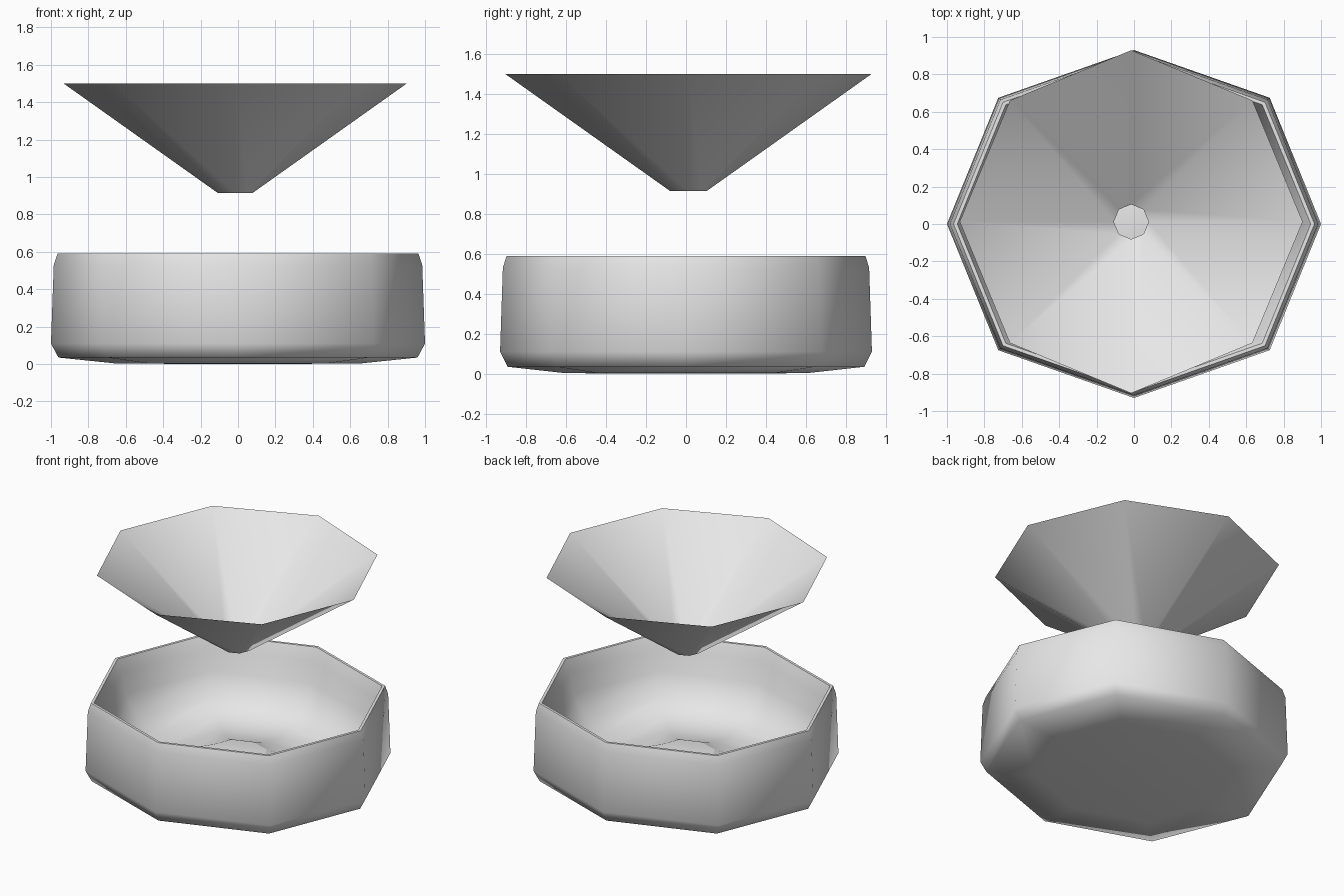
import bpy
import bmesh
import math

SIDES = 8

default = bpy.data.objects.get("Cube")
if default:
    bpy.data.objects.remove(default, do_unlink=True)

# Single grey material
grey = bpy.data.materials.new("plain_grey")
grey.use_nodes = True
colour = (0.8, 0.8, 0.8, 1)
grey.diffuse_color = colour
grey.node_tree.nodes["Principled BSDF"].inputs["Base Color"].default_value = colour


def lathe(name, profile, centre=(0, 0), squash=1.0, diagonal=1.0):
    """Eight-sided shell from (radius, height) points; radius 0 closes to a tip."""
    bm = bmesh.new()
    rings = []
    for radius, z in profile:
        ring = []
        for i in range(SIDES if radius else 1):
            a = math.tau * i / SIDES
            r = radius * (diagonal if i % 2 else 1.0)
            ring.append(bm.verts.new((centre[0] + r * math.cos(a),
                                      centre[1] + r * math.sin(a) * squash, z)))
        rings.append(ring)
    for low, high in zip(rings, rings[1:]):
        for i in range(SIDES):
            j = (i + 1) % SIDES
            if len(low) == 1:
                bm.faces.new((low[0], high[j], high[i]))
            elif len(high) == 1:
                bm.faces.new((low[i], low[j], high[0]))
            else:
                bm.faces.new((low[i], low[j], high[j], high[i]))
    mesh = bpy.data.meshes.new(name)
    bm.to_mesh(mesh)
    bm.free()
    mesh.materials.append(grey)
    obj = bpy.data.objects.new(name, mesh)
    bpy.context.collection.objects.link(obj)
    bpy.ops.object.select_all(action="DESELECT")
    obj.select_set(True)
    bpy.context.view_layer.objects.active = obj
    bpy.ops.object.shade_smooth_by_angle(angle=math.radians(65))
    return obj


# Bowl: underside, outer wall, rim, inner wall, then the raised floor
lathe("bowl", [(0, 0), (0.65, 0.003), (0.96, 0.035), (1.0, 0.11), (0.985, 0.53),
               (0.965, 0.59), (0.945, 0.59), (0.91, 0.5), (0.88, 0.36),
               (0.8, 0.21), (0.66, 0.13), (0.5, 0.11), (0.3, 0.14), (0.19, 0.185)],
      squash=0.93, diagonal=1.026)

# Low cap in the middle of the bowl
lathe("centre_cap", [(0.19, 0.185), (0.1, 0.195), (0, 0.198)],
      squash=0.93, diagonal=1.026)

# Open funnel floating above, its inner side facing up
lathe("funnel", [(0.917, 1.5), (0.093, 0.915)], centre=(-0.015, 0.012))
